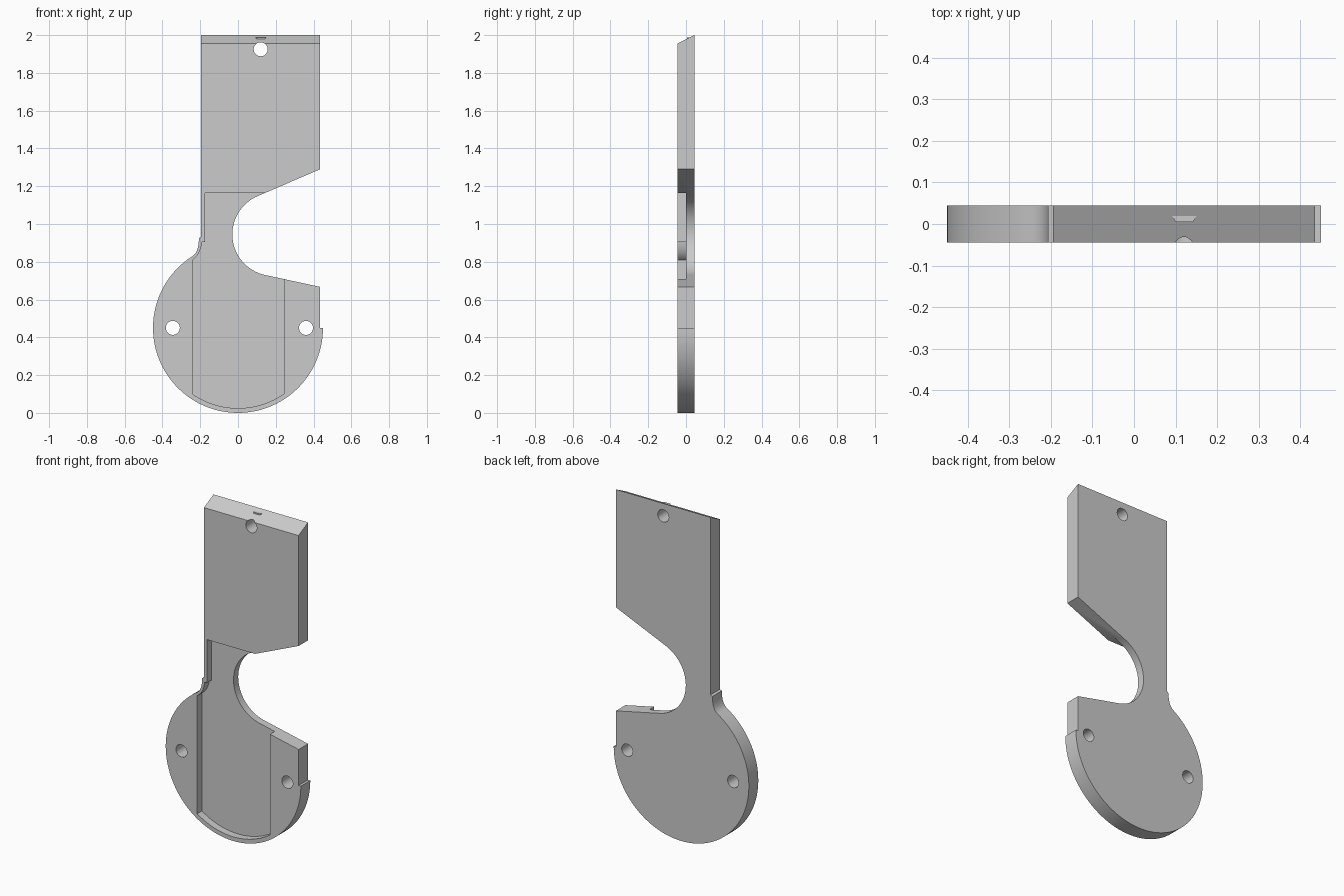
import bpy, bmesh
from math import sin, cos, radians

if "Cube" in bpy.data.objects:
    bpy.data.objects.remove(bpy.data.objects["Cube"])

HALF = 0.045  # half of the plate thickness

grey = bpy.data.materials.new("plain grey")
grey.use_nodes = True
grey.diffuse_color = (0.6, 0.6, 0.6, 1)
grey.node_tree.nodes["Principled BSDF"].inputs["Base Color"].default_value = (0.6, 0.6, 0.6, 1)


def arc(cx, cz, r, start, end, n):
    """Points on an arc, angles in degrees."""
    angles = [radians(start + (end - start) * i / n) for i in range(n + 1)]
    return [(cx + r * cos(a), cz + r * sin(a)) for a in angles]


def fillet(a, b, c, n=10):
    """Quadratic curve from a to c, pulled towards b."""
    ts = [i / n for i in range(n + 1)]
    return [tuple((1 - t) ** 2 * p + 2 * t * (1 - t) * q + t * t * r
                  for p, q, r in zip(a, b, c)) for t in ts]


def prism(name, outline, y0, y1):
    """Extrude an x-z outline from y0 to y1."""
    bm = bmesh.new()
    face = bm.faces.new([bm.verts.new((x, y0, z)) for x, z in outline])
    new = bmesh.ops.extrude_face_region(bm, geom=[face])["geom"]
    moved = [v for v in new if isinstance(v, bmesh.types.BMVert)]
    bmesh.ops.translate(bm, verts=moved, vec=(0, y1 - y0, 0))
    bmesh.ops.recalc_face_normals(bm, faces=bm.faces)
    mesh = bpy.data.meshes.new(name)
    bm.to_mesh(mesh)
    bm.free()
    mesh.materials.append(grey)
    obj = bpy.data.objects.new(name, mesh)
    bpy.context.collection.objects.link(obj)
    return obj


def cut(target, cutter):
    mod = target.modifiers.new(cutter.name, "BOOLEAN")
    mod.operation = "DIFFERENCE"
    mod.solver = "EXACT"
    mod.object = cutter
    cutter.hide_render = True
    bpy.context.view_layer.objects.active = target
    bpy.ops.object.modifier_apply(modifier=mod.name)
    bpy.data.objects.remove(cutter)


# Plate: straight neck, rounded side notch and round base
outline = [(-0.195, 2), (0.435, 2), (0.435, 1.29)]
outline += arc(0.19, 0.945, 0.22, 113, 258, 40)
outline += [(0.435, 0.667), (0.435, 0.45)]
outline += arc(0, 0.45, 0.45, 0, -237.8, 90)
outline += fillet((-0.24, 0.831), (-0.208, 0.851), (-0.207, 0.925))[1:]
outline += [(-0.195, 0.932)]
plate = prism("plate", outline, -HALF, HALF)

# Sloped top edge
for v in plate.data.vertices:
    if v.co.z > 1.99 and v.co.y < 0:
        v.co.z = 1.955

# Shallow front recess, open to the notch
recess = [(-0.175, 1.165), (0.245, 1.165)]
recess += arc(0, 0.45, 0.425, -54.8, -124.4, 30)
recess += fillet((-0.24, 0.81), (-0.198, 0.84), (-0.19, 0.905))
recess += [(-0.175, 0.905)]
cut(plate, prism("recess_cutter", recess, -0.1, 0.0))

# Screw holes
for x, z in [(-0.345, 0.45), (0.36, 0.45), (0.12, 1.925)]:
    cut(plate, prism("hole_cutter", arc(x, z, 0.037, 0, 350, 35), -0.1, 0.1))

# Small flared catch on the sloped edge
catch = prism("top_catch", [(0.1, 1.97), (0.142, 1.97), (0.142, 1.988), (0.1, 1.988)], 0.005, 0.019)
for v in catch.data.vertices:
    if v.co.y > 0.01:
        v.co.x += 0.008 if v.co.x > 0.12 else -0.008

# Smooth curved walls, keep crisp edges
bpy.ops.object.select_all(action="DESELECT")
plate.select_set(True)
bpy.context.view_layer.objects.active = plate
bpy.ops.object.shade_smooth_by_angle(angle=radians(30))
